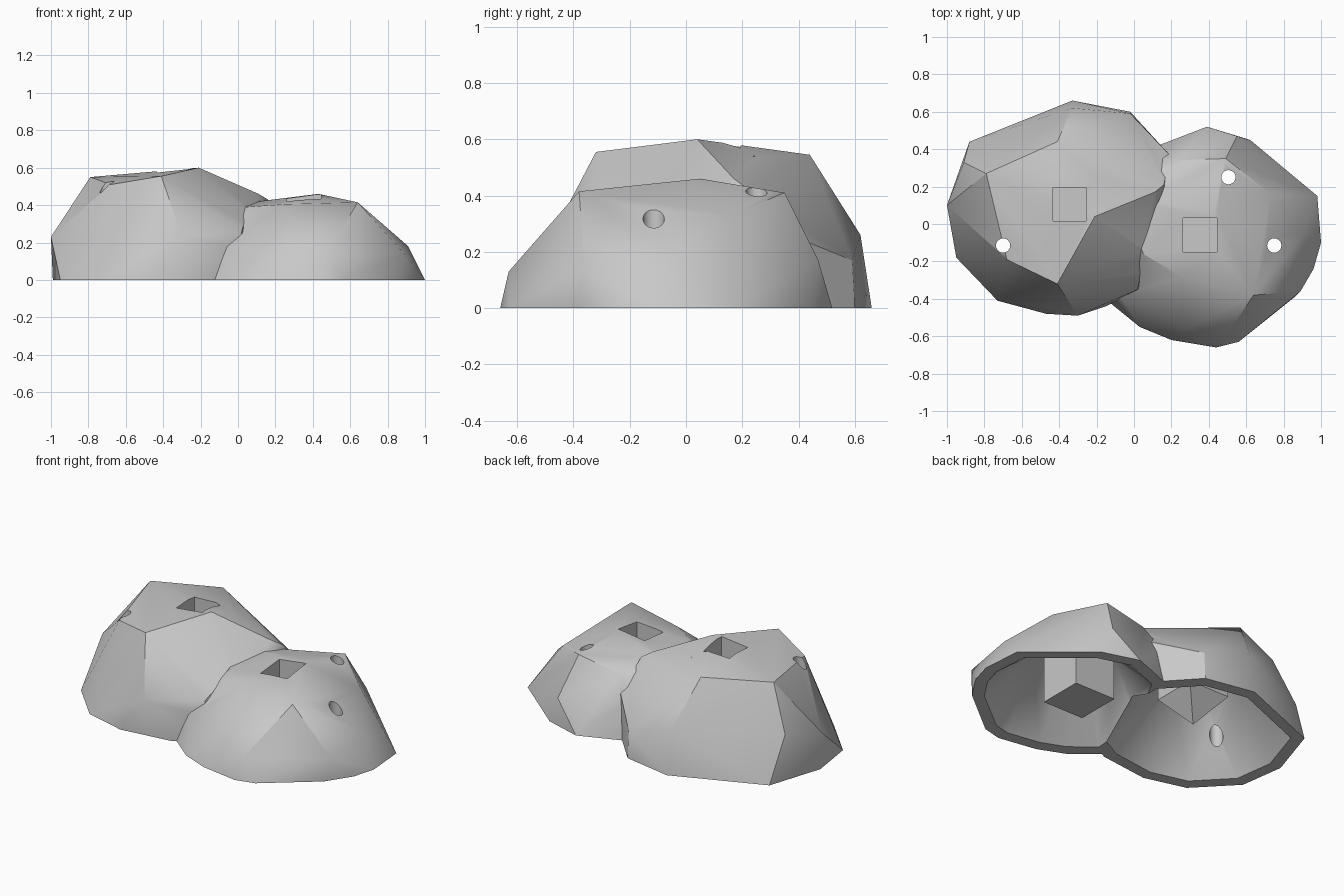
import bpy
import bmesh
from math import radians
from mathutils import Vector

if "Cube" in bpy.data.objects:
    bpy.data.objects.remove(bpy.data.objects["Cube"], do_unlink=True)

stone = bpy.data.materials.new("stone_grey")
stone.use_nodes = True
STONE_COLOUR = (0.58, 0.58, 0.58, 1)
stone.diffuse_color = STONE_COLOUR
stone.node_tree.nodes["Principled BSDF"].inputs["Base Color"].default_value = STONE_COLOUR


def make_object(name, bm):
    """Turn a bmesh into a linked object wearing the stone material."""
    bmesh.ops.recalc_face_normals(bm, faces=bm.faces)
    mesh = bpy.data.meshes.new(name)
    bm.to_mesh(mesh)
    bm.free()
    mesh.materials.append(stone)
    obj = bpy.data.objects.new(name, mesh)
    bpy.context.scene.collection.objects.link(obj)
    return obj


def hull(name, points):
    """Convex faceted solid around the points."""
    bm = bmesh.new()
    for point in points:
        bm.verts.new(point)
    result = bmesh.ops.convex_hull(bm, input=bm.verts)
    unused = set(result["geom_interior"]) | set(result["geom_unused"])
    bmesh.ops.delete(bm, geom=[v for v in unused if isinstance(v, bmesh.types.BMVert)],
                     context="VERTS")
    bmesh.ops.dissolve_limit(bm, angle_limit=radians(2), verts=bm.verts, edges=bm.edges)
    return make_object(name, bm)


def cavity(name, points, centre):
    """Tapered hollow: thin wall at the rim, thicker towards the crown."""
    centre = Vector(centre)
    inner = []
    for point in points:
        offset = Vector(point) - centre
        if offset.z == 0:
            rim = centre + offset * .87
            inner += [rim, rim - Vector((0, 0, .1))]
        else:
            inner.append(centre + offset * Vector((.55, .55, .75)))
    return hull(name, inner)


def square_block(name, centre, side, bottom, top, point=None):
    """Upright square block, optionally ending in a downward point."""
    half = side / 2
    corners = [(centre[0] + i * half, centre[1] + j * half, z)
               for i in (-1, 1) for j in (-1, 1) for z in (bottom, top)]
    if point is not None:
        corners.append((*centre, point))
    return hull(name, corners)


def drill(name, x, y, radius):
    bm = bmesh.new()
    bmesh.ops.create_cone(bm, cap_ends=True, segments=24, radius1=radius,
                          radius2=radius, depth=2)
    bmesh.ops.translate(bm, verts=bm.verts, vec=(x, y, 0))
    return make_object(name, bm)


def combine(target, tool, operation):
    """Apply a boolean and discard the tool."""
    modifier = target.modifiers.new(operation, "BOOLEAN")
    modifier.object = tool
    modifier.operation = operation
    modifier.solver = "EXACT"
    bpy.context.view_layer.objects.active = target
    bpy.ops.object.modifier_apply(modifier=modifier.name)
    bpy.data.objects.remove(tool, do_unlink=True)


# Large boulder: base ring, waist, crown
large = [(x, y, 0) for x, y in (
    (-.99, .1), (-.88, .44), (-.33, .66), (-.02, .6), (.19, .37), (.2, 0),
    (0, -.36), (-.15, -.44), (-.47, -.48), (-.73, -.41), (-.95, -.18))]
large += [
    (-1, .1, .23), (-.91, .33, .28), (-.33, .62, .26), (-.02, .59, .17),
    (.19, .37, .26), (.02, -.35, .26), (-.3, -.49, .23),
    (-.79, .27, .55), (-.41, .44, .545), (-.41, -.32, .555), (-.68, -.19, .51),
    (-.21, .04, .6), (.11, .17, .46), (.16, .21, .43), (.05, -.13, .385)]

# Small boulder: base ring, waist, crown
small = [(x, y, 0) for x, y in (
    (-.13, -.42), (.03, -.55), (.2, -.62), (.44, -.66), (.56, -.63), (.86, -.39),
    (.96, -.24), (1, -.1), (.98, .15), (.62, .45), (.39, .52), (.13, .42), (-.1, 0))]
small += [
    (.47, -.63, .13), (.89, -.36, .14), (.91, -.05, .18), (.55, .47, .17),
    (-.06, -.4, .17), (.1, .36, .25), (.64, -.38, .415), (.49, .35, .41),
    (.43, .05, .46), (.05, -.16, .39), (-.05, .12, .4), (.73, .16, .33),
    (.28, -.56, .2), (.25, -.28, .405), (.22, .34, .36)]

LARGE_CENTRE, SMALL_CENTRE = (-.4, .09, 0), (.43, -.07, 0)

# Joined outer skin, hollowed from below
rocks = hull("hollow_boulder_pair", large)
combine(rocks, hull("small_boulder", small), "UNION")
combine(rocks, cavity("large_cavity", large, LARGE_CENTRE), "DIFFERENCE")
combine(rocks, cavity("small_cavity", small, SMALL_CENTRE), "DIFFERENCE")

# Square posts hanging under the crowns, each with a socket cut from above
LARGE_POST, SMALL_POST = (-.345, .105), (.352, -.06)
combine(rocks, square_block("large_post", LARGE_POST, .28, .21, .54, point=.04), "UNION")
combine(rocks, square_block("small_post", SMALL_POST, .28, .01, .39), "UNION")
combine(rocks, square_block("large_socket", LARGE_POST, .178, .3, 1), "DIFFERENCE")
combine(rocks, square_block("small_socket", SMALL_POST, .182, .15, 1), "DIFFERENCE")

# Round vertical holes through the shell
for x, y in ((-.7, -.115), (.505, .25), (.75, -.115)):
    combine(rocks, drill("hole_drill", x, y, .038), "DIFFERENCE")

# Soft facets with crisp ridges
bpy.ops.object.select_all(action="DESELECT")
rocks.select_set(True)
bpy.context.view_layer.objects.active = rocks
bpy.ops.object.shade_smooth_by_angle(angle=radians(30))
